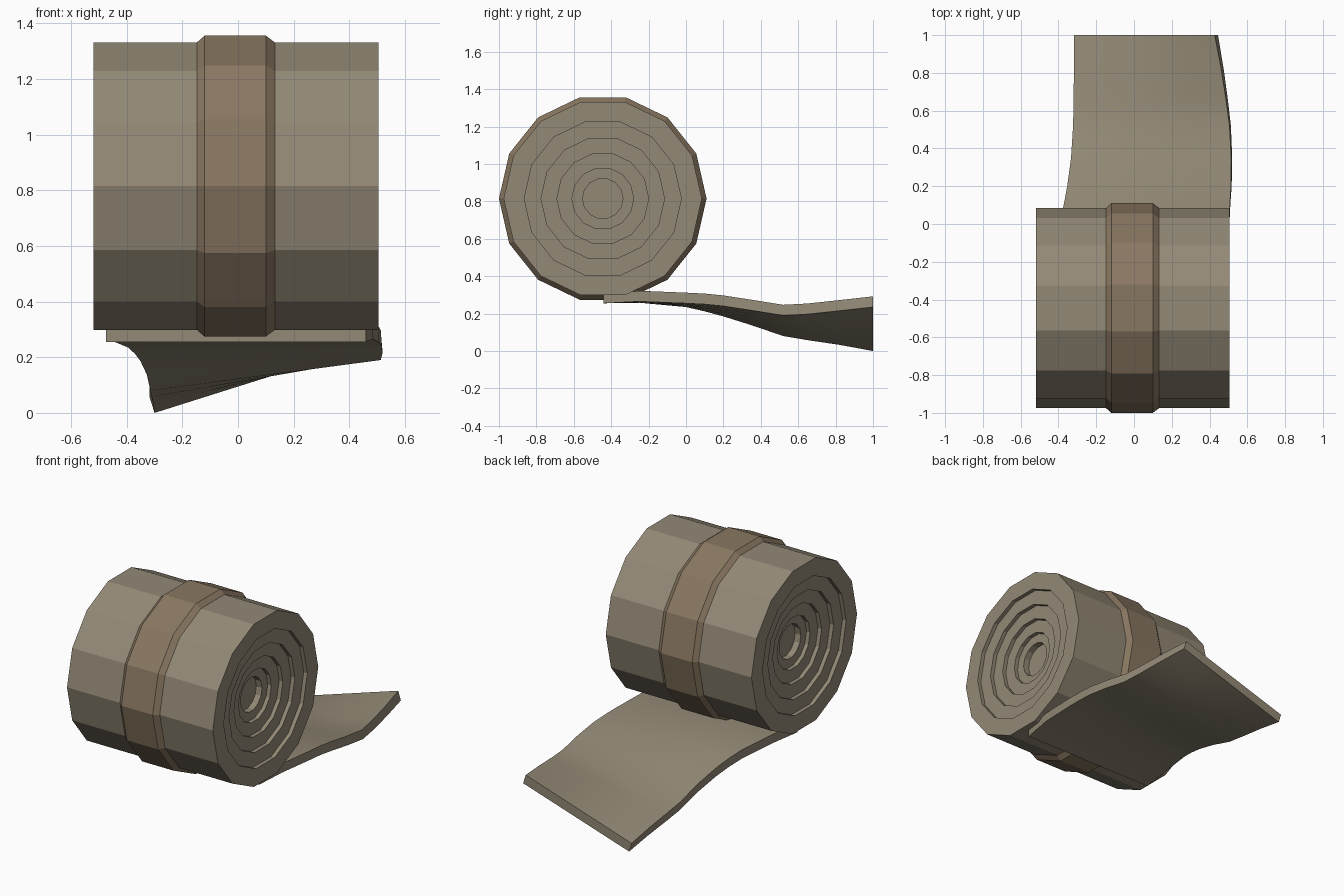
import bpy, bmesh, math
from mathutils import Vector

if "Cube" in bpy.data.objects:
    bpy.data.objects.remove(bpy.data.objects["Cube"])

CY, CZ, SIDES = -0.445, 0.815, 14


def material(name, rgb):
    m = bpy.data.materials.new(name)
    m.diffuse_color = (*rgb, 1)
    m.use_nodes = True
    m.node_tree.nodes["Principled BSDF"].inputs["Base Color"].default_value = m.diffuse_color
    return m


def finish(name, bm, mat):
    bmesh.ops.recalc_face_normals(bm, faces=bm.faces)
    me = bpy.data.meshes.new(name)
    bm.to_mesh(me)
    bm.free()
    me.materials.append(mat)
    ob = bpy.data.objects.new(name, me)
    bpy.context.collection.objects.link(ob)
    return ob


def lathe_x(name, profile, mat, closed=False):
    """Revolve (x, radius) points round the roll axis; cap the ends if open."""
    bm = bmesh.new()
    rings = []
    for x, r in profile:
        rings.append([bm.verts.new((x, CY + r * math.cos(a), CZ + r * math.sin(a)))
                      for a in (2 * math.pi * k / SIDES for k in range(SIDES))])
    pairs = list(zip(rings, rings[1:]))
    if closed:
        pairs.append((rings[-1], rings[0]))
    else:
        bm.faces.new(rings[0])
        bm.faces.new(rings[-1])
    for a, b in pairs:
        for k in range(SIDES):
            n = (k + 1) % SIDES
            bm.faces.new((a[k], a[n], b[n], b[k]))
    return finish(name, bm, mat)


cloth = material("cloth", (0.29, 0.25, 0.18))
strap = material("strap", (0.25, 0.185, 0.12))


# Rolled body: both ends step inward ring by ring like wound layers
def end_steps(x, inward):
    pts = [(x, 0.53)]
    for r, depth in ((0.42, 0.025), (0.33, 0.025), (0.245, 0.025),
                     (0.165, 0.025), (0.108, 0.04)):
        pts.append((x, r))
        x += inward * depth
        pts.append((x, r))
    return pts


lathe_x("roll", end_steps(-0.52, 1)[::-1] + end_steps(0.505, -1), cloth)

# Chamfered strap round the middle
lathe_x("strap", [(-0.15, 0.528), (-0.12, 0.555), (0.10, 0.555),
                  (0.135, 0.528), (0.135, 0.51), (-0.15, 0.51)], strap, closed=True)

# Loose flap: y, left x, left z, right x, right z of the underside
stations = [
    (-0.44, -0.475, 0.255, 0.46, 0.255),
    (-0.25, -0.45, 0.258, 0.485, 0.265),
    (0.0, -0.395, 0.235, 0.505, 0.255),
    (0.1, -0.37, 0.212, 0.51, 0.25),
    (0.2, -0.35, 0.185, 0.517, 0.24),
    (0.35, -0.328, 0.138, 0.52, 0.217),
    (0.52, -0.315, 0.08, 0.513, 0.19),
    (0.65, -0.31, 0.058, 0.498, 0.197),
    (0.82, -0.305, 0.033, 0.475, 0.215),
    (1.0, -0.30, 0.0, 0.445, 0.235),
]
bm = bmesh.new()
COLS = 4
sections = []
for i, (y, xl, zl, xr, zr) in enumerate(stations):
    thick = 0.045 if i == 0 else 0.057
    up = Vector((-(zr - zl) / (xr - xl), 0, 1)) * thick
    a, b = Vector((xl, y, zl)), Vector((xr, y, zr))
    low = [a.lerp(b, k / COLS) for k in range(COLS + 1)]
    sections.append([bm.verts.new(p) for p in low + [p + up for p in low[::-1]]])
for s, t in zip(sections, sections[1:]):
    for k in range(len(s)):
        n = (k + 1) % len(s)
        bm.faces.new((s[k], s[n], t[n], t[k]))
bm.faces.new(sections[0])
bm.faces.new(sections[-1])
flap = finish("flap", bm, cloth)
bpy.context.view_layer.objects.active = flap
flap.select_set(True)
bpy.ops.object.shade_smooth_by_angle(angle=math.radians(30))
